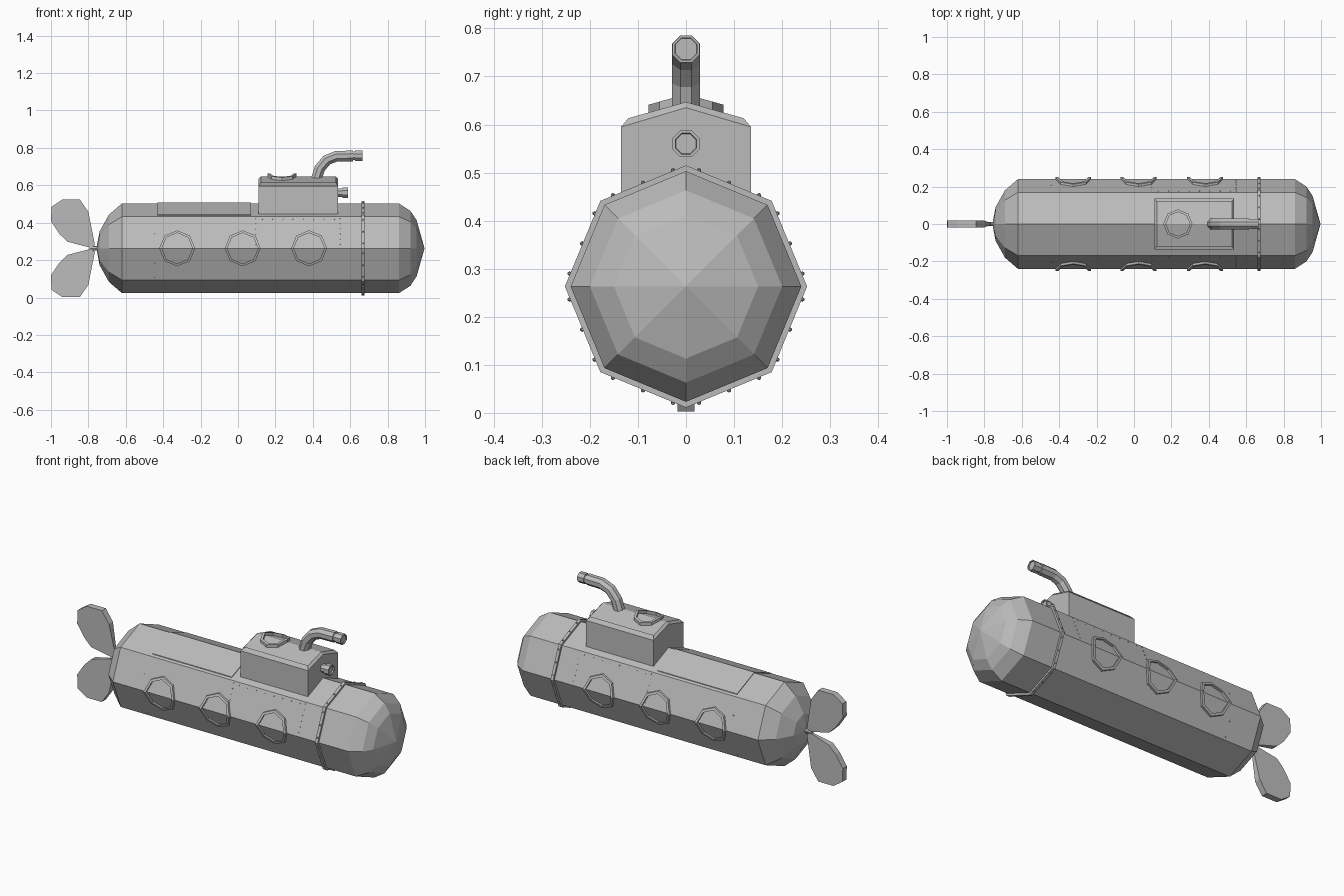
import bpy, bmesh, math
from mathutils import Vector

if "Cube" in bpy.data.objects:
    bpy.data.objects.remove(bpy.data.objects["Cube"], do_unlink=True)

grey = bpy.data.materials.new("hull_grey")
grey.use_nodes = True
grey.diffuse_color = (0.5, 0.5, 0.5, 1)
grey.node_tree.nodes["Principled BSDF"].inputs["Base Color"].default_value = (0.5, 0.5, 0.5, 1)

CZ, R = 0.263, 0.24           # hull axis height and radius
SLOPE = math.tan(math.pi / 8)


def finish(name, bm):
    bmesh.ops.remove_doubles(bm, verts=bm.verts, dist=0.0001)
    bmesh.ops.recalc_face_normals(bm, faces=bm.faces)
    mesh = bpy.data.meshes.new(name)
    bm.to_mesh(mesh)
    bm.free()
    mesh.materials.append(grey)
    ob = bpy.data.objects.new(name, mesh)
    bpy.context.collection.objects.link(ob)
    return ob


def loft(bm, rings, cap=True, loop=False):
    """Skin a list of equal rings of points."""
    vs = [[bm.verts.new(p) for p in ring] for ring in rings]
    pairs = list(zip(vs, vs[1:])) + ([(vs[-1], vs[0])] if loop else [])
    n = len(vs[0])
    for a, b in pairs:
        for i in range(n):
            j = (i + 1) % n
            bm.faces.new((a[i], a[j], b[j], b[i]))
    if cap and not loop:
        bm.faces.new(vs[0])
        bm.faces.new(vs[-1])


def ring(x, z, r, lean=0, turn=0):
    """Eight-sided ring facing +x, leaned upward by an angle."""
    pts = []
    for i in range(8):
        a = i * math.pi / 4 + turn
        u = r * math.sin(a)
        pts.append(Vector((x - u * math.sin(lean), r * math.cos(a), z + u * math.cos(lean))))
    return pts


def turned(name, profile, z, turn=0):
    bm = bmesh.new()
    loft(bm, [ring(x, z, r, 0, turn) for x, r in profile])
    return finish(name, bm)


# Hull with faceted nose and tail
turned("hull", [(-0.755, 0.012), (-0.74, 0.09), (-0.69, 0.18), (-0.62, R), (0.86, R),
                (0.922, 0.2), (0.955, 0.15), (0.997, 0.001)], CZ)
turned("hull_band", [(0.66, 0.23), (0.66, 0.252), (0.677, 0.252), (0.677, 0.23)], CZ)
turned("propeller_shaft", [(-0.795, 0.012), (-0.74, 0.012)], CZ)

# Propeller blades, thin at the root
outline = [(-0.765, 0.017), (-0.80, 0.195), (-0.845, 0.26), (-0.94, 0.26), (-0.997, 0.222),
           (-1.0, 0.145), (-0.955, 0.077), (-0.912, 0.035), (-0.79, 0.004)]
for name, s in (("upper_blade", 1), ("lower_blade", -1)):
    bm = bmesh.new()
    sides = []
    for t in (-1, 1):
        sides.append([(x, t * (0.006 if h < 0.03 else 0.018), CZ + s * h) for x, h in outline])
    loft(bm, sides)
    finish(name, bm)

# Conning tower: pitched walls with a bevelled roof
def house(x, w, eave, ridge, base):
    return [(x, -w, base), (x, -w, eave), (x, 0, ridge), (x, w, eave), (x, w, base)]

bm = bmesh.new()
loft(bm, [house(x, 0.135, 0.595, 0.635, 0.42) for x in (0.11, 0.535)])
finish("tower", bm)
bm = bmesh.new()
ends = [[(x, -w, e), (x, 0, r), (x, w, e)] for x, w, e, r in
        ((0.11, 0.135, 0.595, 0.635), (0.122, 0.12, 0.613, 0.647),
         (0.523, 0.12, 0.613, 0.647), (0.535, 0.135, 0.595, 0.635))]
loft(bm, ends)
finish("tower_roof", bm)


# Eight-sided frames folded over a ridge
def folded_frame(name, cx, r, place, lift):
    bm = bmesh.new()
    rings = []
    for i in range(8):
        a = i * math.pi / 4
        section = []
        for rr, h in ((r, -0.004), (r, lift), (r - 0.014, lift), (r - 0.014, -0.004)):
            u, v = rr * math.cos(a), rr * math.sin(a)
            section.append(place(cx + u, v, h))
        rings.append(section)
    loft(bm, rings, loop=True)
    finish(name, bm)


for side, s in (("right", -1), ("left", 1)):
    for k, cx in enumerate((-0.325, 0.025, 0.38)):
        folded_frame(f"{side}_porthole_{k + 1}", cx, 0.096,
                     lambda x, v, h, s=s: (x, s * (R - abs(v) * SLOPE + h), CZ + v), 0.012)
folded_frame("roof_hatch", 0.235, 0.078,
             lambda x, v, h: (x, v, 0.647 - abs(v) * 0.28 + h), 0.016)

# Headlamp on the tower front
turned("headlamp", [(0.53, 0.024), (0.558, 0.024), (0.558, 0.03), (0.588, 0.03),
                    (0.588, 0.024), (0.58, 0.022)], 0.56, math.pi / 8)

# Periscope: bent tube with a collared eyepiece
bm = bmesh.new()
path = [(0.418, 0.63, 75), (0.437, 0.69, 65), (0.475, 0.735, 40), (0.525, 0.755, 10), (0.615, 0.757, 0)]
loft(bm, [ring(x, z, 0.031, math.radians(d), math.pi / 8) for x, z, d in path])
finish("periscope", bm)
turned("periscope_eyepiece", [(0.61, 0.025), (0.626, 0.025), (0.626, 0.03), (0.666, 0.03),
                              (0.666, 0.025), (0.66, 0.024)], 0.757, math.pi / 8)

# Thin deck plates on the two top facets
for side, s in (("right", -1), ("left", 1)):
    bm = bmesh.new()
    sections = []
    for x in (-0.43, 0.07):
        sections.append([(x, s * y, CZ + R - y * SLOPE + h)
                         for y, h in ((0, 0), (0, 0.004), (0.155, 0.004), (0.155, 0))])
    loft(bm, sections)
    finish(f"{side}_deck_plate", bm)


# Rivets round the band and along the panel seams
def rivet(bm, p, r):
    made = bmesh.ops.create_icosphere(bm, subdivisions=1, radius=r)
    bmesh.ops.translate(bm, verts=made["verts"], vec=p)


bm = bmesh.new()
band = ring(0.6685, CZ, 0.253)
for i in range(8):
    for t in (0.15, 0.5, 0.85):
        rivet(bm, band[i].lerp(band[(i + 1) % 8], t), 0.005)
finish("band_rivets", bm)

bm = bmesh.new()
for s in (-1, 1):
    for x in (0.095, 0.545):
        for k in range(6):
            v = 0.02 + 0.028 * k
            rivet(bm, (x, s * (R - v * SLOPE), CZ + v), 0.003)
    for k in range(8):
        rivet(bm, (0.13 + 0.055 * k, s * (R - 0.155 * SLOPE), CZ + 0.155), 0.003)
    for v in (-0.155, -0.08, 0.08):
        rivet(bm, (-0.445, s * (R - abs(v) * SLOPE), CZ + v), 0.003)
finish("seam_rivets", bm)
